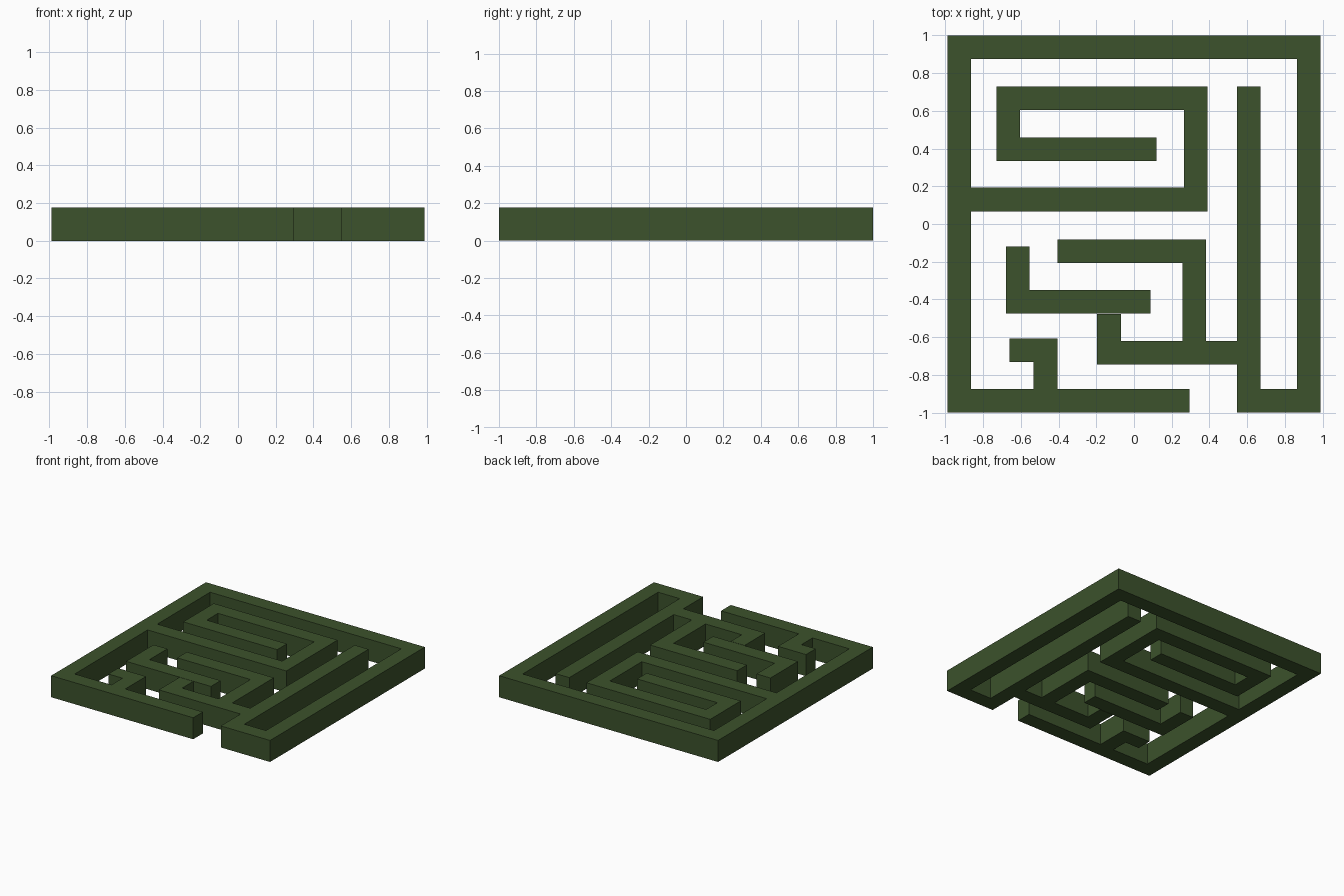
import bpy, bmesh
from mathutils import Vector

if "Cube" in bpy.data.objects:
    bpy.data.objects.remove(bpy.data.objects["Cube"])

HEIGHT, HALF = 0.176, 0.0625      # wall height and half thickness

green = bpy.data.materials.new("hedge green")
green.diffuse_color = (0.045, 0.084, 0.025, 1)
green.use_nodes = True
green.node_tree.nodes["Principled BSDF"].inputs["Base Color"].default_value = green.diffuse_color


def wall(name, points):
    """Extrude a right-angled centreline into a wall with mitred corners."""
    pts = [Vector(p) for p in points]
    normals = []
    for a, b in zip(pts, pts[1:]):
        d = (b - a).normalized()
        normals.append(Vector((-d.y, d.x)) * HALF)
    # at a right-angle corner the mitre offset is the sum of both normals
    offs = [normals[0]] + [m + n for m, n in zip(normals, normals[1:])] + [normals[-1]]
    left = [p + o for p, o in zip(pts, offs)]
    right = [p - o for p, o in zip(pts, offs)]
    outline = left + right[::-1]

    bm = bmesh.new()
    base = bm.faces.new([bm.verts.new((v.x, v.y, 0)) for v in outline])
    ext = bmesh.ops.extrude_face_region(bm, geom=[base], use_keep_orig=True)
    top = [g for g in ext["geom"] if isinstance(g, bmesh.types.BMVert)]
    bmesh.ops.translate(bm, verts=top, vec=(0, 0, HEIGHT))
    bmesh.ops.recalc_face_normals(bm, faces=bm.faces)
    mesh = bpy.data.meshes.new(name)
    bm.to_mesh(mesh)
    bm.free()
    mesh.materials.append(green)
    ob = bpy.data.objects.new(name, mesh)
    bpy.context.collection.objects.link(ob)


# Border with the entrance gap at the front
wall("border_wall", [(0.295, -0.9375), (-0.9275, -0.9375), (-0.9275, 0.9375),
                     (0.9275, 0.9375), (0.9275, -0.9375), (0.6075, -0.9375),
                     (0.6075, -0.745)])
# Walls behind the entrance
wall("entrance_hook", [(0.67, -0.6825), (-0.1325, -0.6825), (-0.1325, -0.478)])
wall("long_wall", [(0.6075, -0.62), (0.6075, 0.73)])
# Spiral joined to the left border
wall("spiral_wall", [(-0.865, 0.13), (0.3275, 0.13), (0.3275, 0.6675),
                     (-0.6675, 0.6675), (-0.6675, 0.3975), (0.12, 0.3975)])
# Inner corners
wall("middle_corner", [(-0.405, -0.145), (0.32, -0.145), (0.32, -0.62)])
wall("inner_corner", [(-0.6175, -0.12), (-0.6175, -0.4125), (0.088, -0.4125)])
wall("front_corner", [(-0.66, -0.67), (-0.4695, -0.67), (-0.4695, -0.875)])
